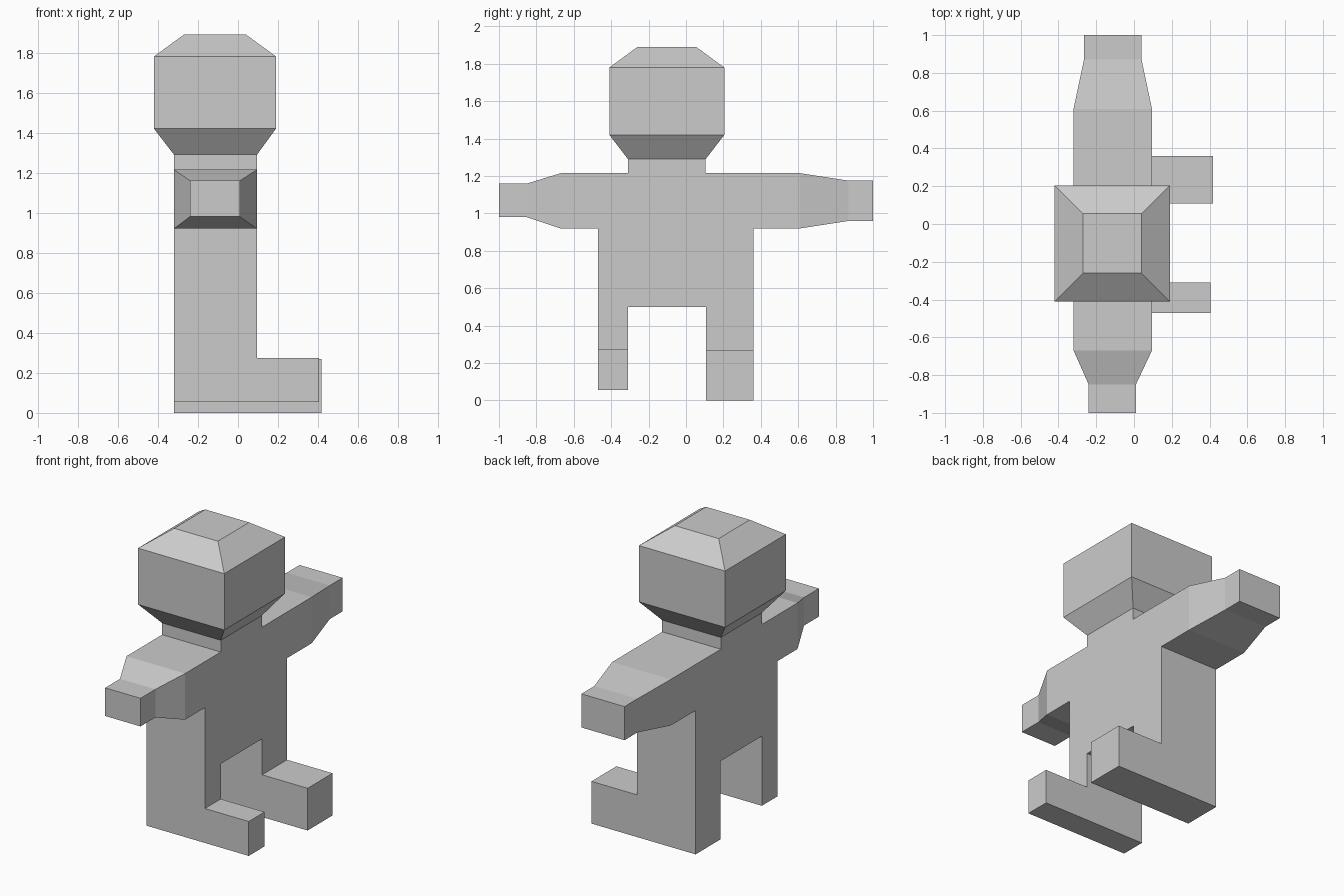
import bpy
import bmesh
from mathutils import Vector

if "Cube" in bpy.data.objects:
    bpy.data.objects.remove(bpy.data.objects["Cube"])

X0, X1 = -0.32, 0.095
bm = bmesh.new()


def grow(face, x, y, z):
    """Replace a rectangular face by a sleeve to a new rectangle; return cap and sides."""
    old = list(face.verts)
    mid = face.calc_center_median()
    box = (x, y, z)
    new = [bm.verts.new([box[i][0 if v.co[i] < mid[i] else 1] for i in range(3)])
           for v in old]
    bm.faces.remove(face)
    n = len(old)
    sides = [bm.faces.new((old[i], old[(i + 1) % n], new[(i + 1) % n], new[i]))
             for i in range(n)]
    return bm.faces.new(new), sides


def face_near(*point):
    return min(bm.faces, key=lambda f: (f.calc_center_median() - Vector(point)).length)


# Torso with upper arms, neck and legs: a y/z silhouette extruded across x
outline = [(-0.47, 0.275), (-0.31, 0.275), (-0.31, 0.50), (0.108, 0.50),
           (0.108, 0.27), (0.36, 0.27), (0.36, 0.92), (0.61, 0.92),
           (0.61, 1.215), (0.105, 1.215), (0.105, 1.29), (-0.31, 1.29),
           (-0.31, 1.215), (-0.67, 1.215), (-0.67, 0.92), (-0.47, 0.92)]
back = [bm.verts.new((X0, y, z)) for y, z in outline]
front = [bm.verts.new((X1, y, z)) for y, z in outline]
bm.faces.new(back[::-1])
bm.faces.new(front)
for i in range(len(outline)):
    j = (i + 1) % len(outline)
    bm.faces.new((back[i], back[j], front[j], front[i]))

XM = (X0 + X1) / 2

# Tapered forearms and square hands
for y_start, y_wrist, y_tip, xs, zs in (
        (-0.67, -0.85, -1.0, (-0.24, 0.01), (0.98, 1.16)),
        (0.61, 0.87, 1.0, (-0.265, 0.04), (0.96, 1.175))):
    cap = face_near(XM, y_start, 1.07)
    for y in (y_wrist, y_tip):
        cap, _ = grow(cap, xs, (y, y), zs)

# Heels and forward feet
for ys, top, bottom, toe in (((-0.47, -0.31), 0.275, 0.055, 0.405),
                             ((0.108, 0.36), 0.27, 0.0, 0.417)):
    sole = face_near(XM, sum(ys) / 2, top)
    _, sides = grow(sole, (X0, X1), ys, (bottom, bottom))
    shin = max(sides, key=lambda f: f.calc_center_median().x)
    grow(shin, (toe, toe), ys, (bottom, top))

# Head flaring out from the neck, with a bevelled crown
cap = face_near(XM, -0.10, 1.29)
for xs, ys, z in (((-0.42, 0.19), (-0.41, 0.205), 1.42),
                  ((-0.42, 0.19), (-0.41, 0.205), 1.78),
                  ((-0.27, 0.04), (-0.26, 0.055), 1.89)):
    cap, _ = grow(cap, xs, ys, (z, z))

bmesh.ops.recalc_face_normals(bm, faces=bm.faces[:])
mesh = bpy.data.meshes.new("figure")
bm.to_mesh(mesh)
bm.free()
bpy.context.collection.objects.link(bpy.data.objects.new("figure", mesh))
